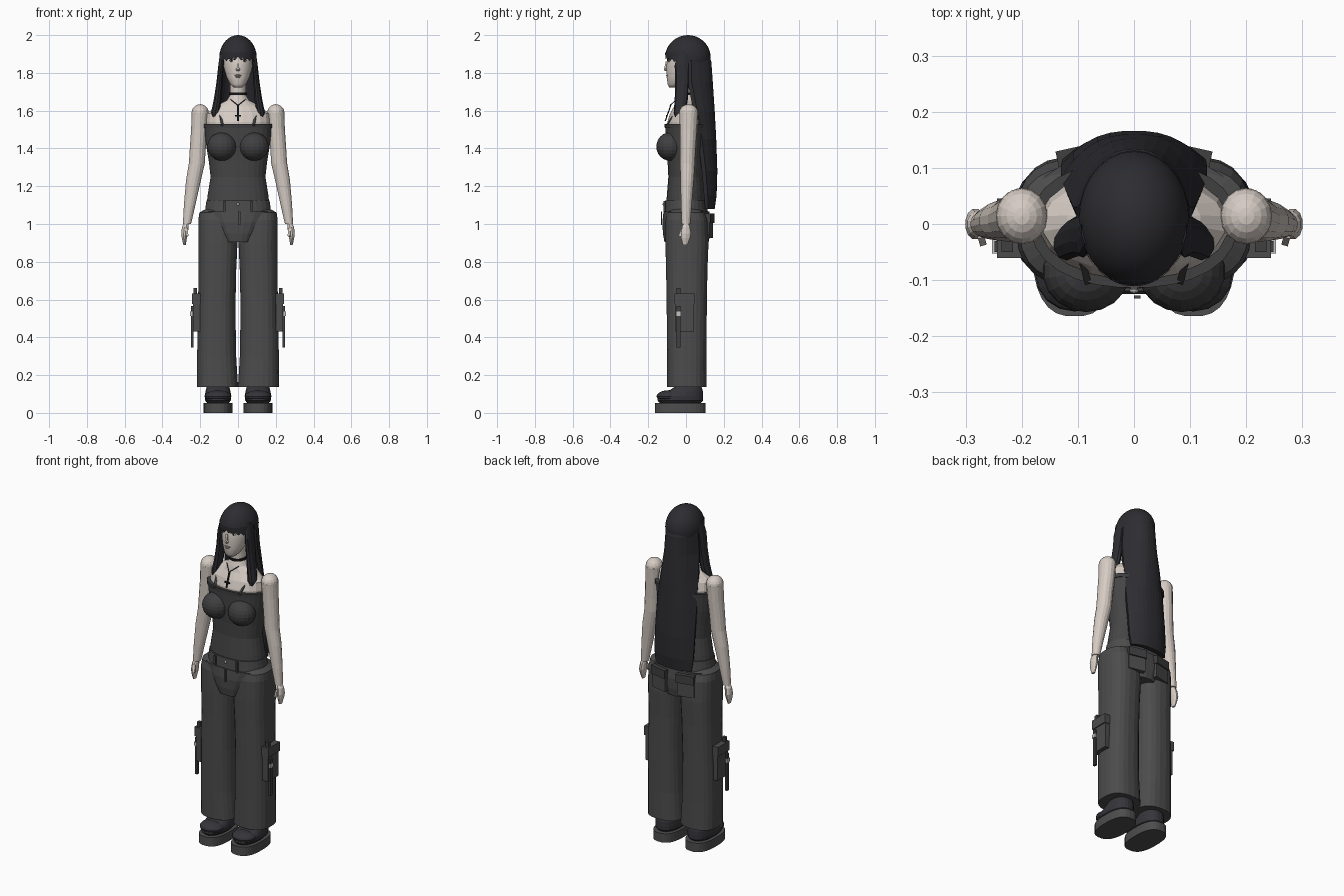
import bpy, bmesh, math
from mathutils import Vector, Matrix

cube = bpy.data.objects.get("Cube")
if cube:
    bpy.data.objects.remove(cube)


def material(name, r, g, b):
    m = bpy.data.materials.new(name)
    m.use_nodes = True
    m.diffuse_color = (r, g, b, 1)
    m.node_tree.nodes["Principled BSDF"].inputs["Base Color"].default_value = (r, g, b, 1)
    return m


SKIN = material("pale skin", .67, .60, .55)
HAIR = material("black hair", .026, .026, .031)
TOP = material("charcoal corset", .06, .06, .061)
CUP = material("dark cup fabric", .05, .05, .053)
PANTS = material("grey denim", .072, .072, .073)
SHOE = material("shoe leather", .035, .035, .042)
SOLE = material("sole rubber", .075, .075, .075)
LIPS = material("muted lips", .42, .31, .29)
BLACK = material("black trim", .008, .008, .009)
METAL = material("silver metal", .55, .55, .54)
SIDES = (("right", -1), ("left", 1))


def finish(name, bm, mat, smooth=False):
    bmesh.ops.recalc_face_normals(bm, faces=bm.faces[:])
    me = bpy.data.meshes.new(name)
    bm.to_mesh(me)
    bm.free()
    me.materials.append(mat)
    ob = bpy.data.objects.new(name, me)
    bpy.context.collection.objects.link(ob)
    if smooth:
        for p in me.polygons:
            p.use_smooth = True
    return ob


def skin_rings(name, rings, mat, smooth=False):
    """Bridge equal closed rings of points and cap both ends."""
    bm = bmesh.new()
    vs = [[bm.verts.new(p) for p in ring] for ring in rings]
    n = len(vs[0])
    for a, b in zip(vs, vs[1:]):
        for i in range(n):
            j = (i + 1) % n
            bm.faces.new((a[i], a[j], b[j], b[i]))
    bm.faces.new(vs[0])
    bm.faces.new(vs[-1])
    return finish(name, bm, mat, smooth)


def loft(name, rows, mat, n=20, power=2, smooth=False):
    """Rows are (cx, cy, z, rx, ry); power above 2 makes squarer sections."""
    def bend(v):
        return math.copysign(abs(v) ** (2 / power), v)
    angles = [math.tau * (i + .5) / n for i in range(n)]
    return skin_rings(name, [[(cx + rx * bend(math.cos(a)), cy + ry * bend(math.sin(a)), z)
                              for a in angles] for cx, cy, z, rx, ry in rows], mat, smooth)


def mirrored(name, rows, mat, **kw):
    for side, s in SIDES:
        loft(side + "_" + name, [(s * r[0],) + r[1:] for r in rows], mat, **kw)


def ball(name, centre, radii, mat, u=16, v=10):
    bm = bmesh.new()
    bmesh.ops.create_uvsphere(bm, u_segments=u, v_segments=v, radius=1)
    bm.transform(Matrix.Translation(centre) @ Matrix.Diagonal((*radii, 1)))
    return finish(name, bm, mat)


def box(name, centre, size, mat, tilt=0, turn=0):
    bm = bmesh.new()
    bmesh.ops.create_cube(bm, size=1)
    rot = Matrix.Rotation(turn, 4, 'Z') @ Matrix.Rotation(tilt, 4, 'X')
    bm.transform(Matrix.Translation(centre) @ rot @ Matrix.Diagonal((*size, 1)))
    return finish(name, bm, mat)


def bar(name, a, b, w, d, mat):
    a, b = Vector(a), Vector(b)
    bm = bmesh.new()
    bmesh.ops.create_cube(bm, size=1)
    rot = (b - a).to_track_quat('Z', 'Y').to_matrix().to_4x4()
    bm.transform(Matrix.Translation((a + b) / 2) @ rot @ Matrix.Diagonal((w, d, (b - a).length, 1)))
    return finish(name, bm, mat)


# Head, neck and upper chest
loft("head", [(0, -.065, 1.722, .022, .024), (0, -.056, 1.74, .042, .042), (0, -.032, 1.78, .062, .07),
              (0, -.012, 1.83, .076, .092), (0, 0, 1.88, .08, .1), (0, .01, 1.94, .07, .085)], SKIN, 24, smooth=True)
loft("neck_and_chest", [(0, 0, 1.48, .165, .1), (0, 0, 1.54, .17, .1), (0, 0, 1.585, .165, .085),
                        (0, .005, 1.625, .12, .068), (0, 0, 1.655, .06, .056), (0, 0, 1.68, .044, .047),
                        (0, -.005, 1.77, .04, .044)], SKIN)
loft("choker", [(0, 0, 1.682, .049, .052), (0, 0, 1.696, .049, .052)], BLACK)

# Face details
bar("nose", (0, -.098, 1.86), (0, -.108, 1.815), .012, .018, SKIN)
ball("nose_tip", (0, -.105, 1.818), (.012, .012, .009), SKIN, 8, 6)
ball("upper_lip", (0, -.097, 1.786), (.02, .01, .006), LIPS, 10, 6)
ball("lower_lip", (0, -.093, 1.776), (.016, .011, .006), LIPS, 10, 6)
for side, s in SIDES:
    ball(side + "_eye", (s * .034, -.088, 1.865), (.014, .007, .007), METAL, 10, 6)
    ball(side + "_iris", (s * .034, -.093, 1.865), (.006, .004, .006), BLACK, 8, 6)
    bar(side + "_lashes", (s * .016, -.097, 1.871), (s * .054, -.08, 1.877), .006, .005, BLACK)

# Hair cap, open over the face
bm = bmesh.new()
bmesh.ops.create_uvsphere(bm, u_segments=28, v_segments=18, radius=1)
bm.transform(Matrix.Translation((0, .01, 1.88)) @ Matrix.Diagonal((.099, .121, .12, 1)))
low = [f for f in bm.faces if f.calc_center_median().z < 1.9 and f.calc_center_median().y < 0]
bmesh.ops.delete(bm, geom=low, context='FACES')
finish("hair_cap", bm, HAIR, True)

# Jagged fringe
bm = bmesh.new()
prev = None
for i in range(23):
    a = math.radians(-90 + (i - 11) * 7.5)
    x, y = .1 * math.cos(a), .01 + .121 * math.sin(a)
    drop = 1.872 + .014 * (i % 2) - .022 * abs(i - 11) / 11
    pair = (bm.verts.new((x * .98, y, 1.908)), bm.verts.new((x, y * .98, drop)))
    if prev:
        bm.faces.new((prev[0], prev[1], pair[1], pair[0]))
    prev = pair
finish("fringe", bm, HAIR)

# Long back hair: rows of (z, half width, back y, edge y, thickness)
rows = [(1.93, .07, .11, .06, .03), (1.86, .1, .134, .03, .035), (1.75, .108, .142, .03, .035),
        (1.6, .122, .152, .06, .035), (1.45, .13, .16, .085, .035), (1.28, .13, .166, .105, .035),
        (1.15, .128, .162, .115, .033), (1.08, .118, .152, .118, .028)]
steps = [i / 6 - 1 for i in range(13)]
rings = []
for z, w, back, edge, thick in rows:
    outer = [(w * t, back - (back - edge) * abs(t) ** 2.6, z) for t in steps]
    inner = [(x * .93, y - thick * (1 - .4 * abs(x / w)), z) for x, y, z in reversed(outer)]
    rings.append(outer + inner)
skin_rings("back_hair", rings, HAIR)

# Front locks framing the face
mirrored("front_lock", [(.08, -.01, 1.92, .014, .03), (.09, -.02, 1.84, .015, .04), (.098, -.02, 1.75, .017, .037),
                        (.108, -.025, 1.66, .021, .035), (.12, -.035, 1.59, .024, .03),
                        (.122, -.04, 1.53, .009, .012)], HAIR, n=10)

# Corset
loft("corset", [(0, 0, 1.09, .168, .106), (0, 0, 1.15, .162, .102), (0, 0, 1.25, .146, .094),
                (0, 0, 1.33, .155, .098), (0, 0, 1.42, .17, .106), (0, 0, 1.525, .181, .11)], TOP, 28, 2.2)
loft("corset_trim", [(0, 0, 1.508, .184, .113), (0, 0, 1.53, .185, .114)], CUP, 28, 2.2)
for side, s in SIDES:
    ball(side + "_cup", (s * .085, -.085, 1.41), (.078, .072, .075), CUP, 18, 12)
    bar(side + "_front_strap", (s * .082, -.105, 1.52), (s * .102, -.03, 1.625), .012, .006, CUP)
    bar(side + "_back_strap", (s * .102, -.03, 1.625), (s * .1, .1, 1.52), .012, .006, CUP)
    # Thin pendant cord
    bar(side + "_cord", (s * .04, -.048, 1.66), (0, -.085, 1.628), .003, .003, BLACK)

# Cross pendant
bar("pendant_upright", (0, -.08, 1.63), (0, -.11, 1.545), .008, .006, BLACK)
box("pendant_crossbar", (0, -.102, 1.572), (.034, .006, .008), BLACK)

# Arms and hands
for side, s in SIDES:
    ball(side + "_shoulder", (s * .2, .014, 1.588), (.046, .05, .046), SKIN)
mirrored("arm", [(.2, .014, 1.59, .046, .05), (.205, .013, 1.5, .044, .046), (.213, .01, 1.4, .043, .042),
                 (.218, .008, 1.32, .043, .04), (.236, .006, 1.23, .04, .036), (.256, .002, 1.1, .031, .029),
                 (.27, 0, 1.0, .022, .023)], SKIN, n=16)
mirrored("hand", [(.272, 0, 1.005, .012, .014), (.279, 0, .985, .018, .022), (.283, 0, .95, .018, .028),
                  (.284, -.002, .925, .014, .025), (.283, -.004, .89, .007, .013)], SKIN, n=12)
for side, s in SIDES:
    bar(side + "_thumb", (s * .274, -.018, .975), (s * .27, -.032, .935), .012, .014, SKIN)

# Trousers
loft("waistband", [(0, 0, 1.05, .178, .117), (0, 0, 1.125, .168, .112)], PANTS, 28, 2.2)
loft("hips", [(0, .003, .905, .084, .118), (0, .003, .95, .112, .126), (0, .003, 1.01, .155, .129),
              (0, .002, 1.065, .19, .122)], PANTS, 24, 2.6)
mirrored("trouser_leg", [(.108, .005, .137, .109, .105), (.113, .004, .3, .104, .104), (.113, .004, .55, .1, .107),
                         (.109, .004, .75, .1, .11), (.106, .005, .9, .104, .115), (.107, .003, 1.02, .104, .112),
                         (.105, 0, 1.06, .1, .1), (.1, 0, 1.08, .07, .07)], PANTS, n=24, power=2.5)
ball("waist_button", (0, -.118, 1.105), (.008, .006, .008), METAL, 10, 6)
box("fly", (.006, -.13, 1.03), (.012, .006, .07), PANTS)
for side, s in SIDES:
    box(side + "_belt_loop", (s * .072, -.114, 1.09), (.012, .01, .066), CUP)
    box(side + "_back_pocket", (s * .085, .118, .985), (.1, .03, .12), PANTS, turn=-s * .22)
    box(side + "_back_pocket_flap", (s * .085, .126, 1.03), (.106, .03, .05), CUP, turn=-s * .22)
    # Cargo pockets with hanging straps
    box(side + "_cargo_pocket", (s * .215, -.008, .53), (.046, .1, .2), PANTS)
    box(side + "_cargo_flap", (s * .22, -.008, .605), (.048, .106, .055), PANTS)
    box(side + "_strap_upper", (s * .226, -.04, .6), (.02, .02, .12), CUP)
    box(side + "_strap_lower", (s * .242, -.04, .455), (.014, .02, .22), CUP)
    box(side + "_strap_buckle", (s * .247, -.04, .525), (.012, .026, .022), METAL)

# Platform shoes
mirrored("sole", [(.106, -.03, 0, .076, .135), (.106, -.03, .053, .076, .135)], SOLE, n=28, power=2.6)
mirrored("shoe", [(.106, -.03, .053, .058, .11), (.106, -.03, .066, .069, .122), (.106, -.028, .09, .071, .12),
                  (.106, -.002, .115, .066, .092), (.106, .012, .14, .06, .07),
                  (.106, .015, .19, .05, .06)], SHOE, n=24, power=2.3)
for side, s in SIDES:
    ball(side + "_toe_cap", (s * .106, -.09, .088), (.07, .066, .032), SHOE)
